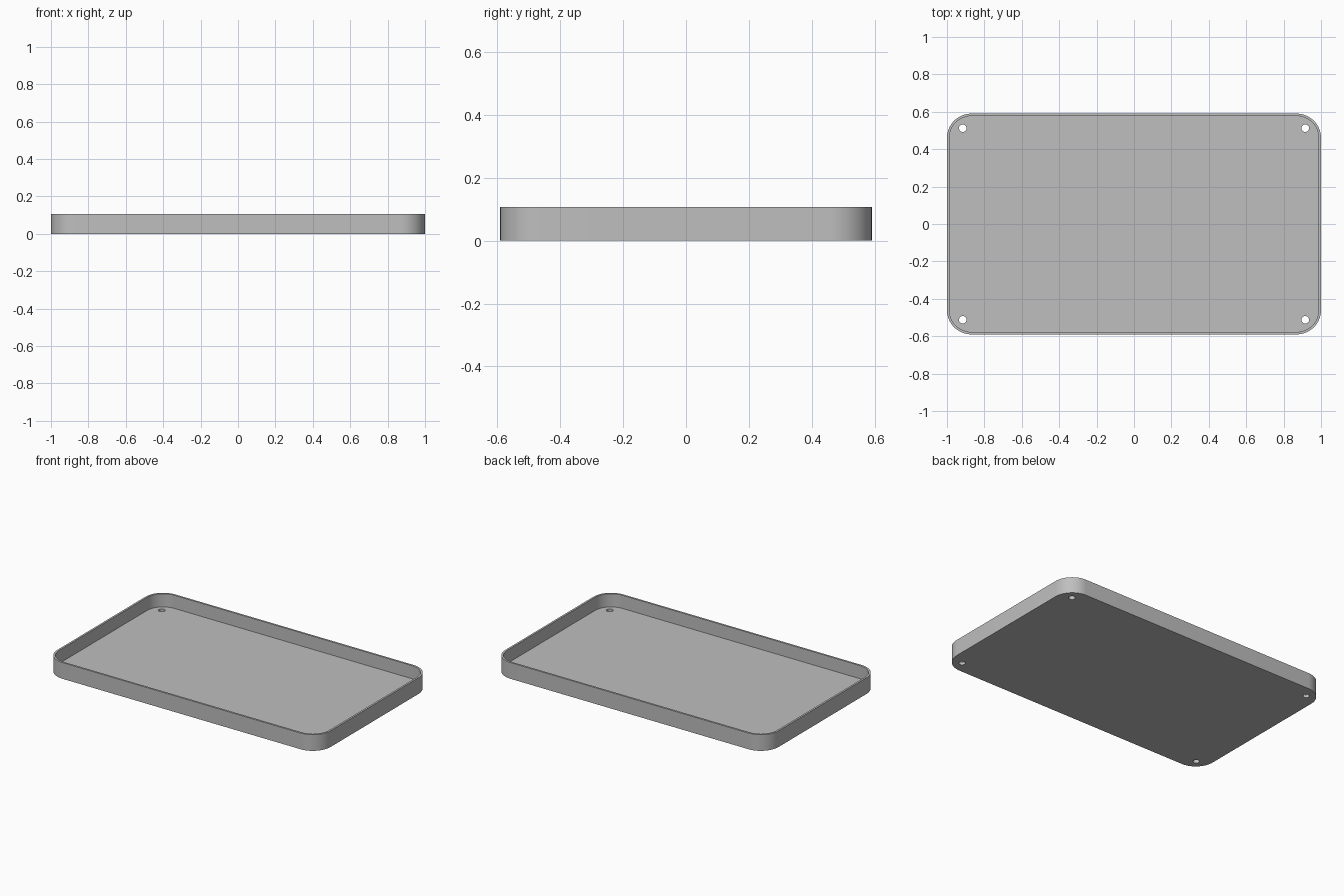
import bpy, bmesh, math

cube = bpy.data.objects.get("Cube")
if cube:
    bpy.data.objects.remove(cube, do_unlink=True)

HALF_X, HALF_Y, HEIGHT = 1.0, 0.59, 0.107
RADIUS, WALL, FLOOR = 0.13, 0.013, 0.02
HOLE_X, HOLE_Y, HOLE_R = 0.916, 0.512, 0.02
STEPS = 16

grey = bpy.data.materials.new("plain grey")
grey.use_nodes = True
colour = (0.52, 0.52, 0.52, 1)
grey.diffuse_color = colour
grey.node_tree.nodes["Principled BSDF"].inputs["Base Color"].default_value = colour


def ring(bm, inset, z):
    """Rounded rectangle of vertices, inset from the outer outline."""
    r = RADIUS - inset
    verts = []
    for quarter, (sx, sy) in enumerate([(1, 1), (-1, 1), (-1, -1), (1, -1)]):
        for i in range(STEPS + 1):
            a = (quarter + i / STEPS) * math.pi / 2
            verts.append(bm.verts.new((sx * (HALF_X - RADIUS) + r * math.cos(a),
                                       sy * (HALF_Y - RADIUS) + r * math.sin(a), z)))
    return verts


# Tray shell: underside, outer wall, rim, inner wall, floor
bm = bmesh.new()
rings = [ring(bm, 0, 0), ring(bm, 0, HEIGHT), ring(bm, WALL, HEIGHT), ring(bm, WALL, FLOOR)]
for low, high in zip(rings, rings[1:]):
    for i in range(len(low)):
        j = (i + 1) % len(low)
        bm.faces.new((low[i], low[j], high[j], high[i]))
bm.faces.new(rings[0][::-1])
bm.faces.new(rings[-1])
bmesh.ops.recalc_face_normals(bm, faces=bm.faces)
mesh = bpy.data.meshes.new("tray")
bm.to_mesh(mesh)
bm.free()
mesh.materials.append(grey)
tray = bpy.data.objects.new("tray", mesh)
bpy.context.collection.objects.link(tray)
bpy.context.view_layer.objects.active = tray

# Screw holes through the floor at each corner
for sx in (-1, 1):
    for sy in (-1, 1):
        bpy.ops.mesh.primitive_cylinder_add(vertices=32, radius=HOLE_R, depth=0.1,
                                            location=(sx * HOLE_X, sy * HOLE_Y, 0))
        cutter = bpy.context.object
        cutter.name = "hole_cutter"
        cutter.hide_render = True
        cutter.data.materials.append(grey)
        bpy.context.view_layer.objects.active = tray
        cut = tray.modifiers.new("hole", 'BOOLEAN')
        cut.operation, cut.solver, cut.object = 'DIFFERENCE', 'EXACT', cutter
        bpy.ops.object.modifier_apply(modifier=cut.name)
        bpy.data.objects.remove(cutter, do_unlink=True)

bpy.ops.object.select_all(action='DESELECT')
tray.select_set(True)
bpy.ops.object.shade_smooth_by_angle(angle=math.radians(30))
